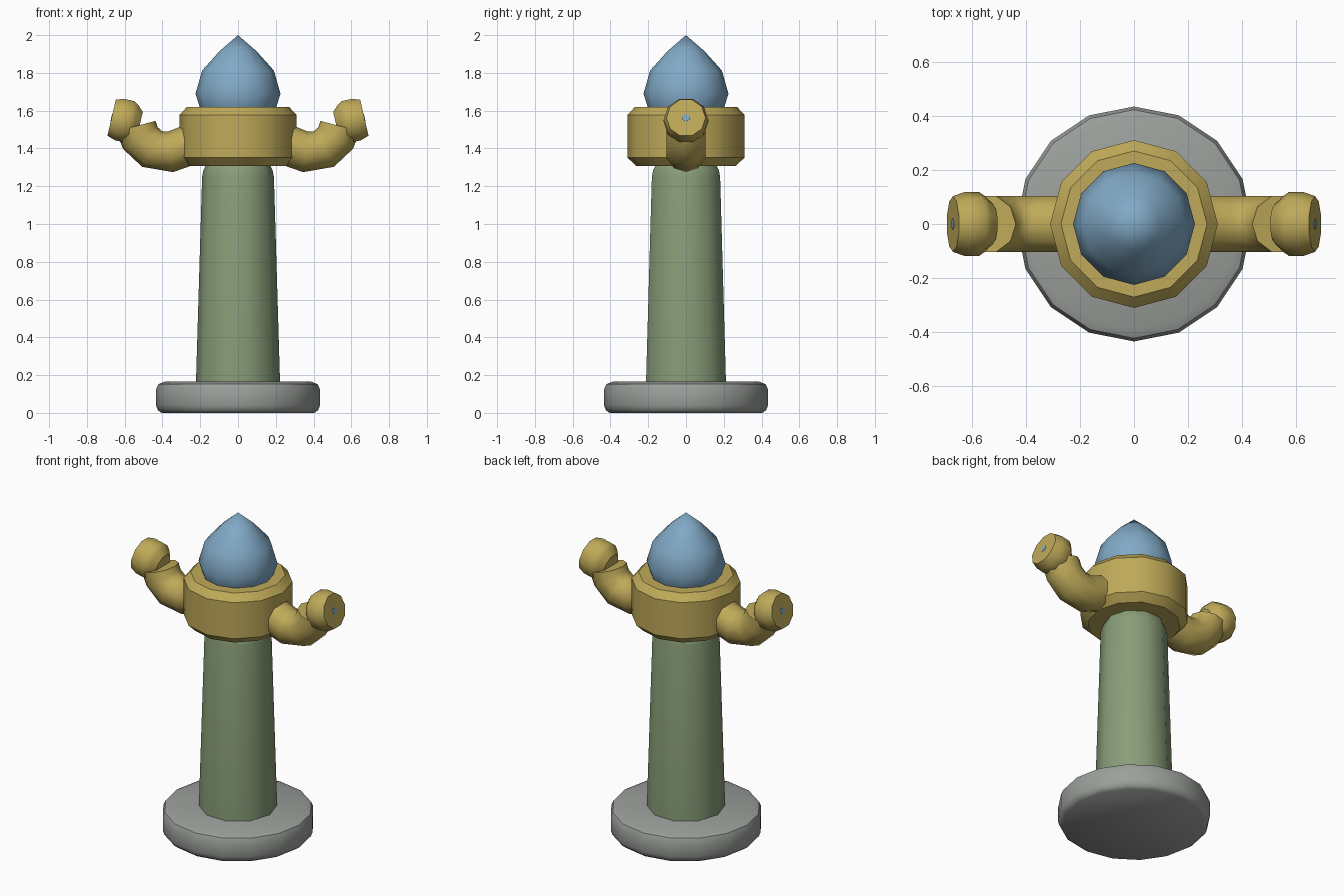
import bpy
import bmesh
from math import sin, cos, pi, radians
from mathutils import Vector

if "Cube" in bpy.data.objects:
    bpy.data.objects.remove(bpy.data.objects["Cube"])


def make_material(name, rgb):
    mat = bpy.data.materials.new(name)
    mat.use_nodes = True
    mat.diffuse_color = (*rgb, 1)
    mat.node_tree.nodes["Principled BSDF"].inputs["Base Color"].default_value = (*rgb, 1)
    return mat


GREY = make_material("stone grey", (0.33, 0.35, 0.33))
GREEN = make_material("sage green", (0.25, 0.34, 0.19))
YELLOW = make_material("brass yellow", (0.52, 0.40, 0.10))
BLUE = make_material("soft blue", (0.22, 0.40, 0.57))


def loft(name, rings, mat):
    """Skin a list of vertex rings and close both ends."""
    bm = bmesh.new()
    loops = [[bm.verts.new(p) for p in ring] for ring in rings]
    for a, b in zip(loops, loops[1:]):
        n = len(a)
        for i in range(n):
            j = (i + 1) % n
            bm.faces.new((a[i], a[j], b[j], b[i]))
    bm.faces.new(loops[0])
    bm.faces.new(loops[-1])
    bmesh.ops.remove_doubles(bm, verts=bm.verts, dist=0.0005)
    bmesh.ops.recalc_face_normals(bm, faces=bm.faces)
    mesh = bpy.data.meshes.new(name)
    bm.to_mesh(mesh)
    bm.free()
    mesh.materials.append(mat)
    obj = bpy.data.objects.new(name, mesh)
    bpy.context.collection.objects.link(obj)
    bpy.ops.object.select_all(action="DESELECT")
    obj.select_set(True)
    bpy.context.view_layer.objects.active = obj
    bpy.ops.object.shade_smooth_by_angle(angle=radians(42))
    return obj


def ring(centre, u, v, radius, sides):
    """Regular polygon with its first corner along u."""
    angles = [2 * pi * i / sides for i in range(sides)]
    return [centre + radius * (cos(a) * u + sin(a) * v) for a in angles]


def lathe(name, profile, sides, mat, origin=(0, 0, 0), u=(1, 0, 0), v=(0, 1, 0)):
    """Turn (radius, height) points around the axis u x v."""
    u, v, origin = Vector(u), Vector(v), Vector(origin)
    axis = u.cross(v)
    return loft(name, [ring(origin + axis * h, u, v, max(r, 0.0001), sides)
                       for r, h in profile], mat)


# Central pillar stack
lathe("base", [(0.405, 0), (0.425, 0.015), (0.434, 0.04), (0.434, 0.125),
               (0.422, 0.152), (0.39, 0.165)], 16, GREY)
lathe("column", [(0.222, 0.15), (0.222, 0.18), (0.19, 1.25), (0.183, 1.285),
                 (0.165, 1.32)], 10, GREEN)
lathe("collar", [(0.265, 1.308), (0.31, 1.352), (0.31, 1.578),
                 (0.27, 1.62)], 12, YELLOW)
lathe("dome", [(0.195, 1.60), (0.203, 1.62), (0.225, 1.69), (0.19, 1.812),
               (0.098, 1.915), (0, 2.0)], 12, BLUE)

# Side arms: (x, z, outward angle of the ring) along the bent pipe
BEND = [(0.24, 1.425, -115), (0.357, 1.382, -97), (0.453, 1.396, -60),
        (0.517, 1.455, -32), (0.541, 1.518, -15)]
KNOB = [(0.07, -0.075), (0.101, -0.045), (0.118, -0.02), (0.118, 0.035),
        (0.103, 0.079)]
for side, s in (("left", 1), ("right", -1)):
    rings = []
    for x, z, deg in BEND:
        a = radians(deg)
        outward = Vector((s * cos(a), 0, sin(a)))
        rings.append(ring(Vector((s * x, 0, z)), outward, Vector((0, 1, 0)), 0.108, 10))
    loft(side + "_arm", rings, YELLOW)

    # Knob turned about an outward axis tilted slightly upward
    t = radians(13)
    frame = dict(origin=(s * 0.592, 0, 1.545), u=(0, s, 0), v=(-s * sin(t), 0, cos(t)))
    lathe(side + "_knob", KNOB, 10, YELLOW, **frame)
    lathe(side + "_knob_stud", [(0.02, 0.077), (0.02, 0.081)], 10, BLUE, **frame)
